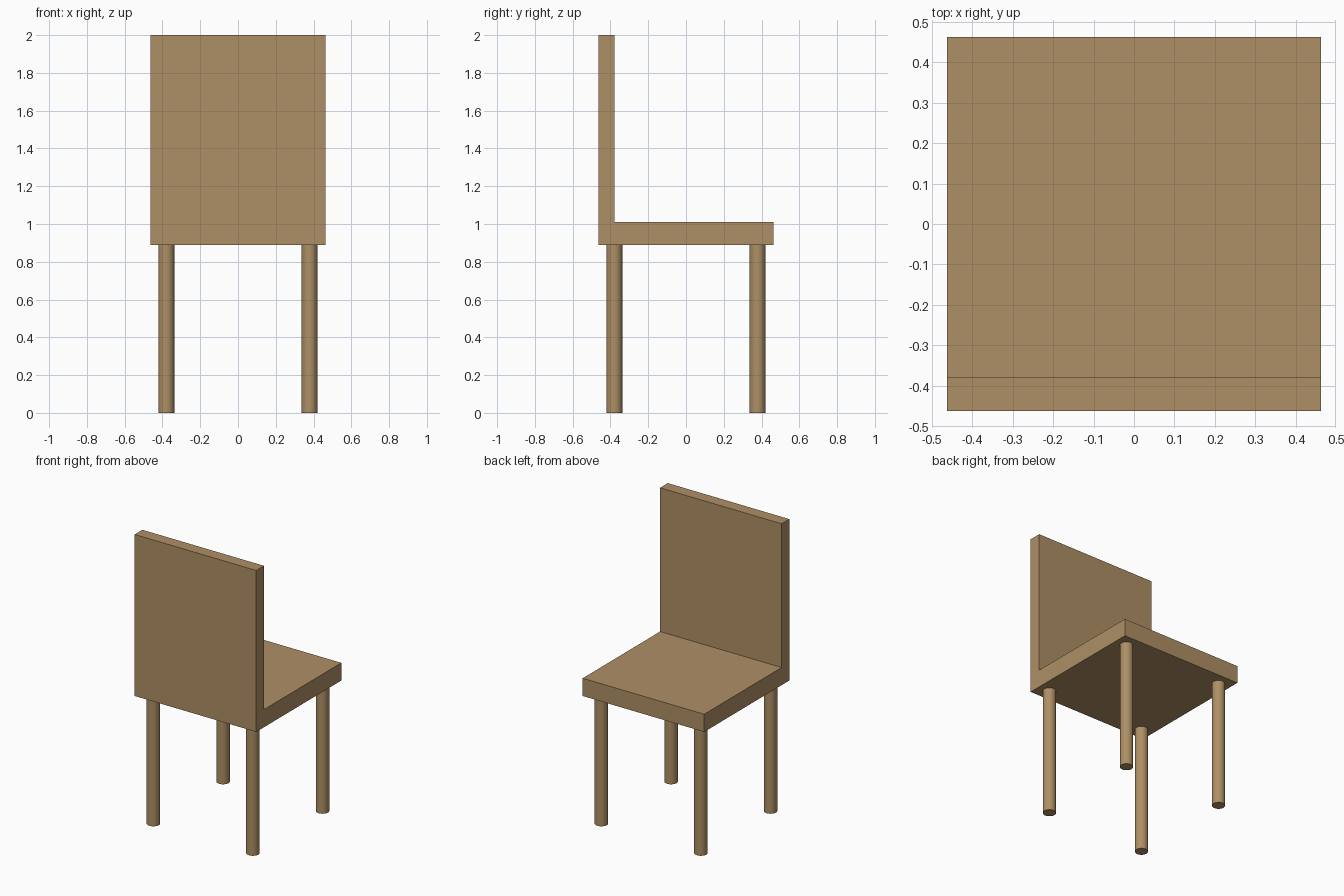
import bpy
import bmesh

cube = bpy.data.objects.get("Cube")
if cube:
    bpy.data.objects.remove(cube, do_unlink=True)

HALF = 0.463        # half width and depth of the seat
SEAT_BOTTOM = 0.888
SEAT_TOP = 1.01
BACK_INNER = -0.379  # inner face of the backrest
TOP = 2.0
LEG_RADIUS = 0.042
LEG_OFFSET = 0.379

# Wood colour
wood = bpy.data.materials.new("light_brown_wood")
wood.use_nodes = True
colour = (0.42, 0.275, 0.13, 1.0)
wood.diffuse_color = colour
wood.node_tree.nodes["Principled BSDF"].inputs["Base Color"].default_value = colour

# Seat and backrest: one L-shaped profile extruded across the width
profile = [(-HALF, SEAT_BOTTOM), (HALF, SEAT_BOTTOM), (HALF, SEAT_TOP),
           (BACK_INNER, SEAT_TOP), (BACK_INNER, TOP), (-HALF, TOP)]
bm = bmesh.new()
side = bm.faces.new([bm.verts.new((-HALF, y, z)) for y, z in profile])
extruded = bmesh.ops.extrude_face_region(bm, geom=[side])["geom"]
bmesh.ops.translate(bm, vec=(2 * HALF, 0, 0),
                    verts=[v for v in extruded if isinstance(v, bmesh.types.BMVert)])
bmesh.ops.recalc_face_normals(bm, faces=bm.faces)
mesh = bpy.data.meshes.new("seat_and_backrest")
bm.to_mesh(mesh)
bm.free()
mesh.materials.append(wood)
bpy.context.collection.objects.link(bpy.data.objects.new("seat_and_backrest", mesh))

# Four round legs
for side_name, sx in (("left", 1), ("right", -1)):
    for end_name, sy in (("front", -1), ("back", 1)):
        bpy.ops.mesh.primitive_cylinder_add(
            vertices=32, radius=LEG_RADIUS, depth=SEAT_BOTTOM,
            location=(sx * LEG_OFFSET, sy * LEG_OFFSET, SEAT_BOTTOM / 2))
        leg = bpy.context.object
        leg.name = f"{end_name}_{side_name}_leg"
        leg.data.materials.append(wood)
        bpy.ops.object.shade_smooth_by_angle()
